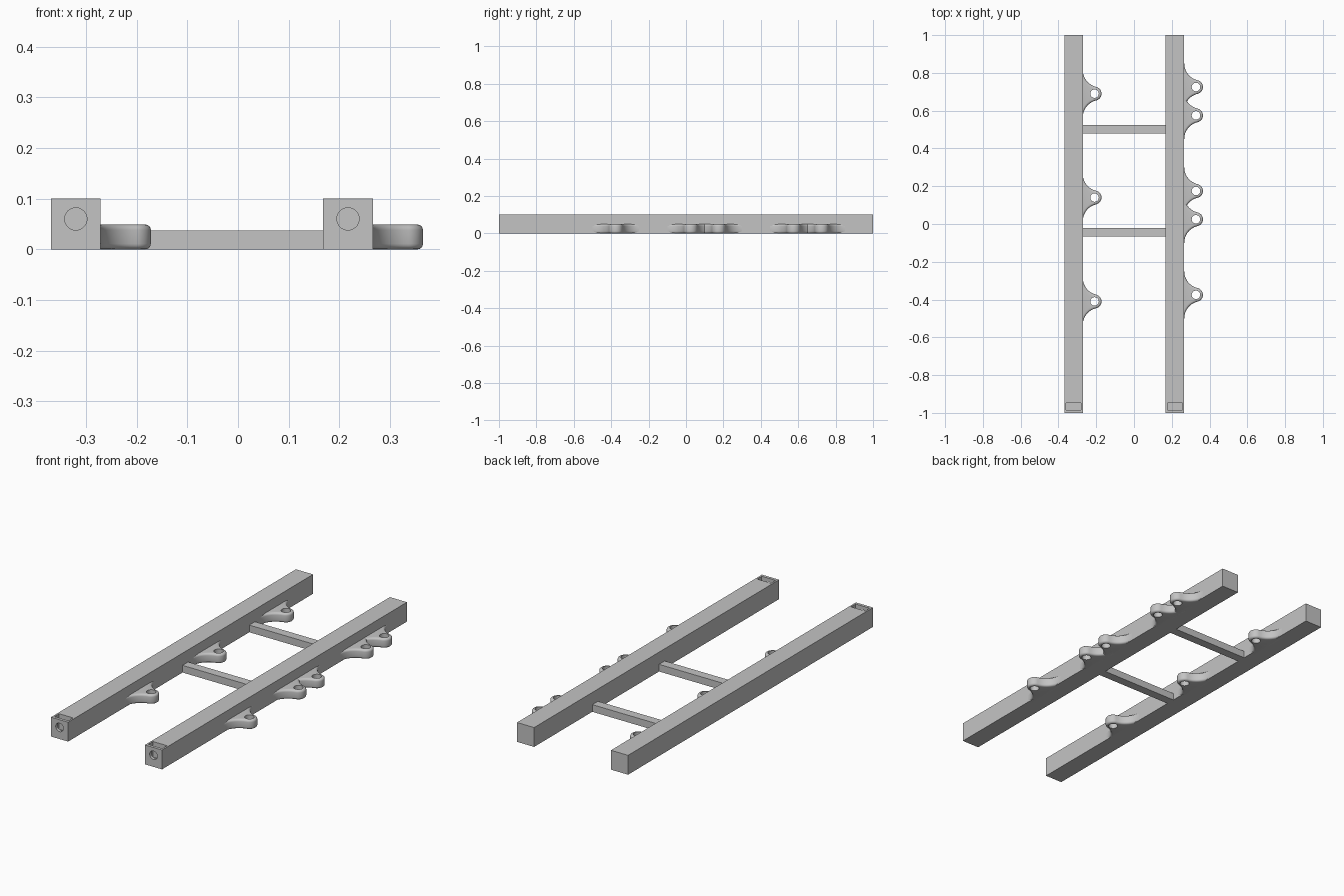
import bpy, bmesh
from math import pi, sin, cos, atan2

if "Cube" in bpy.data.objects:
    bpy.data.objects.remove(bpy.data.objects["Cube"])

GREY = (0.55, 0.55, 0.55, 1)
mat = bpy.data.materials.new("plain grey")
mat.use_nodes = True
mat.diffuse_color = GREY
mat.node_tree.nodes["Principled BSDF"].inputs["Base Color"].default_value = GREY


def box(name, x, y, z):
    """Box from (low, high) ranges."""
    lo, hi = zip(x, y, z)
    bpy.ops.mesh.primitive_cube_add(size=1, location=[(a + b) / 2 for a, b in zip(lo, hi)])
    ob = bpy.context.object
    ob.name = name
    ob.scale = [b - a for a, b in zip(lo, hi)]
    bpy.ops.object.transform_apply(location=False, rotation=False, scale=True)
    ob.data.materials.append(mat)
    return ob


def rod(radius, depth, location, rotation=(0, 0, 0)):
    bpy.ops.mesh.primitive_cylinder_add(vertices=32, radius=radius, depth=depth,
                                        location=location, rotation=rotation)
    bpy.context.object.data.materials.append(mat)
    return bpy.context.object


def cut(ob, cutter):
    mod = ob.modifiers.new("cut", "BOOLEAN")
    mod.operation = "DIFFERENCE"
    mod.solver = "EXACT"
    mod.object = cutter
    bpy.context.view_layer.objects.active = ob
    bpy.ops.object.modifier_apply(modifier=mod.name)
    bpy.data.objects.remove(cutter)


def smooth(ob):
    bpy.ops.object.select_all(action="DESELECT")
    ob.select_set(True)
    bpy.context.view_layer.objects.active = ob
    bpy.ops.object.shade_smooth_by_angle(angle=0.6)


# Tab outline: concave fillets sweeping out of the rail into a round tip
TIP, TIP_R, HALF = 0.062, 0.037, 0.125
FIL = (TIP**2 + HALF**2 - TIP_R**2) / (2 * (TIP + TIP_R))
turn = atan2(HALF, FIL - TIP)          # direction from tip centre to fillet centre


def tab_outline():
    side = [(-0.03, HALF)]
    for i in range(13):                # fillet arc
        a = pi + turn * i / 12
        side.append((FIL + FIL * cos(a), HALF + FIL * sin(a)))
    for i in range(1, 11):             # half of the round tip
        a = turn * (1 - i / 10)
        side.append((TIP + TIP_R * cos(a), TIP_R * sin(a)))
    return side + [(u, -v) for u, v in side[-2::-1]]


def tab(name, x, y):
    bm = bmesh.new()
    face = bm.faces.new([bm.verts.new((u, v, 0)) for u, v in tab_outline()])
    top = bmesh.ops.extrude_face_region(bm, geom=[face])["geom"]
    for v in top:
        if isinstance(v, bmesh.types.BMVert):
            v.co.z = 0.049
    bmesh.ops.recalc_face_normals(bm, faces=bm.faces)
    rims = [e for e in bm.edges if abs(e.verts[0].co.z - e.verts[1].co.z) < 0.001]
    bmesh.ops.bevel(bm, geom=rims, offset=0.011, segments=4, profile=0.5, affect="EDGES")
    me = bpy.data.meshes.new(name)
    bm.to_mesh(me)
    bm.free()
    me.materials.append(mat)
    ob = bpy.data.objects.new(name, me)
    bpy.context.collection.objects.link(ob)
    ob.location = (x, y, 0)
    bpy.context.view_layer.update()
    cut(ob, rod(0.0225, 0.2, (x + TIP, y, 0.025)))
    smooth(ob)


# Rails, each with a front screw hole opening into a pocket, and their tabs
rails = {
    "right": (-0.369, (0.69, 0.14, -0.41)),
    "left": (0.168, (0.725, 0.575, 0.175, 0.025, -0.375)),
}
for side, (x, tabs) in rails.items():
    mid = x + 0.049
    rail = box(side + "_rail", (x, x + 0.098), (-1, 1), (0, 0.1))
    cut(rail, box("pocket", (mid - 0.04, mid + 0.04), (-0.985, -0.947), (0.02, 0.15)))
    cut(rail, rod(0.022, 0.08, (mid, -1, 0.06), (pi / 2, 0, 0)))
    smooth(rail)
    for i, y in enumerate(tabs):
        tab(f"{side}_tab_{i + 1}", x + 0.098, y)

# Crossbars joining the rails
for name, y in (("back_crossbar", 0.502), ("front_crossbar", -0.043)):
    box(name, (-0.275, 0.172), (y - 0.023, y + 0.023), (0, 0.037))
